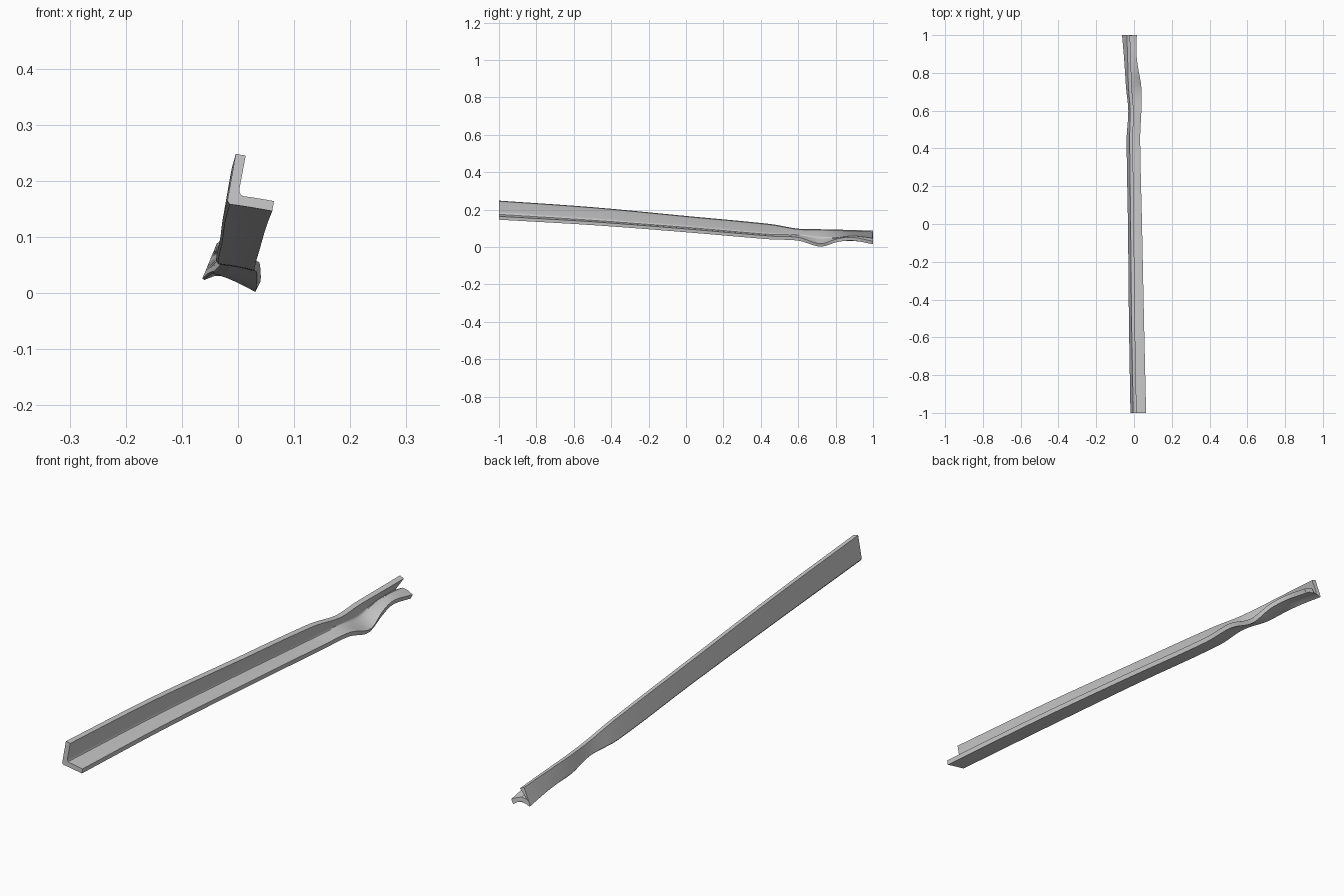
import bpy, bmesh
from mathutils import Vector as V

if "Cube" in bpy.data.objects:
    bpy.data.objects.remove(bpy.data.objects["Cube"])

T = 0.018  # plate thickness

# y, then (x, z) of outer leg top, outer corner, flange middle underside, flange tip underside
keys = [
    (-1.00, (-.004, .248), (-.020, .159), (.021, .153), (.061, .146)),
    (-0.50, (-.013, .213), (-.028, .127), (.011, .123), (.050, .117)),
    (0.00, (-.018, .166), (-.033, .090), (.003, .086), (.039, .079)),
    (0.45, (-.023, .123), (-.040, .053), (-.004, .048), (.029, .041)),
    (0.60, (-.020, .098), (-.031, .050), (.002, .043), (.034, .034)),
    (0.72, (-.029, .095), (-.043, .036), (-.006, .021), (.031, .002)),
    (0.81, (-.032, .093), (-.049, .034), (-.011, .032), (.022, .027)),
    (0.89, (-.034, .091), (-.055, .031), (-.020, .042), (.009, .034)),
    (1.00, (-.038, .088), (-.065, .022), (-.027, .031), (.007, .015)),
]


def sample(y):
    """Smooth Hermite interpolation of the section key points along the bar."""
    i = max(k for k in range(len(keys) - 1) if keys[k][0] <= y)

    def slope(k, j):
        a, b = max(k - 1, 0), min(k + 1, len(keys) - 1)
        return (V(keys[b][j]) - V(keys[a][j])) / (keys[b][0] - keys[a][0])
    h = keys[i + 1][0] - keys[i][0]
    t = (y - keys[i][0]) / h
    out = []
    for j in range(1, 5):
        p, q = V(keys[i][j]), V(keys[i + 1][j])
        out.append(p * (2*t**3 - 3*t**2 + 1) + q * (3*t**2 - 2*t**3)
                   + slope(i, j) * h * (t**3 - 2*t**2 + t) + slope(i + 1, j) * h * (t**3 - t**2))
    return out


def section(y):
    """Closed L outline, inner corner filleted."""
    top, corner, mid, tip = sample(y)
    up = (top - corner).normalized()
    side = V((up.y, -up.x)) * T
    n1 = (mid - corner).normalized()
    n2 = (tip - mid).normalized()
    n1, n2 = V((-n1.y, n1.x)) * T, V((-n2.y, n2.x)) * T
    inner = corner + side + n1
    a = inner.lerp(top + side, .2)
    b = inner.lerp(mid + n1, .45)
    curve = [a * (1 - s)**2 + inner * 2 * s * (1 - s) + b * s * s for s in (0, .33, .67, 1)]
    under = [corner.lerp(mid, .12), corner.lerp(top, .06)]
    bow = [corner * (1 - s)**2 + (mid * 2 - (corner + tip) / 2) * 2 * s * (1 - s) + tip * s * s
           for s in (.3, .5, .75)]
    upper = [p + (n1 + n2) / 2 for p in bow[1:]]
    return [top, corner.lerp(top, .5), under[1], under[0]] + bow + [tip, tip + n2] \
        + upper[::-1] + curve[::-1] + [top + side]


# Bent angle bar, lofted from sections
ys = [-1 + .1 * i for i in range(15)] + [.45 + .025 * i for i in range(23)]
bm = bmesh.new()
rings = []
for y in ys:
    y = min(y, 1.0)
    pts = section(y)
    ring = [bm.verts.new((p.x, y, p.y)) for p in pts]
    rings.append(ring)
# small notch at the inner corner of the damaged end
for k, d in zip((10, 11, 12, 13, 14), (.004, .012, .014, .012, .006)):
    rings[-1][k].co.y -= d
n = len(rings[0])
for r, s in zip(rings, rings[1:]):
    for k in range(n):
        m = (k + 1) % n
        bm.faces.new((r[k], r[m], s[m], s[k]))
for r in (rings[0], rings[-1]):
    bm.faces.new(r)
bmesh.ops.recalc_face_normals(bm, faces=bm.faces)
mesh = bpy.data.meshes.new("bent_angle_bar")
bm.to_mesh(mesh)
bm.free()
bar = bpy.data.objects.new("bent_angle_bar", mesh)
bpy.context.collection.objects.link(bar)
bpy.context.view_layer.objects.active = bar
bar.select_set(True)
bpy.ops.object.shade_smooth_by_angle(angle=0.65)
